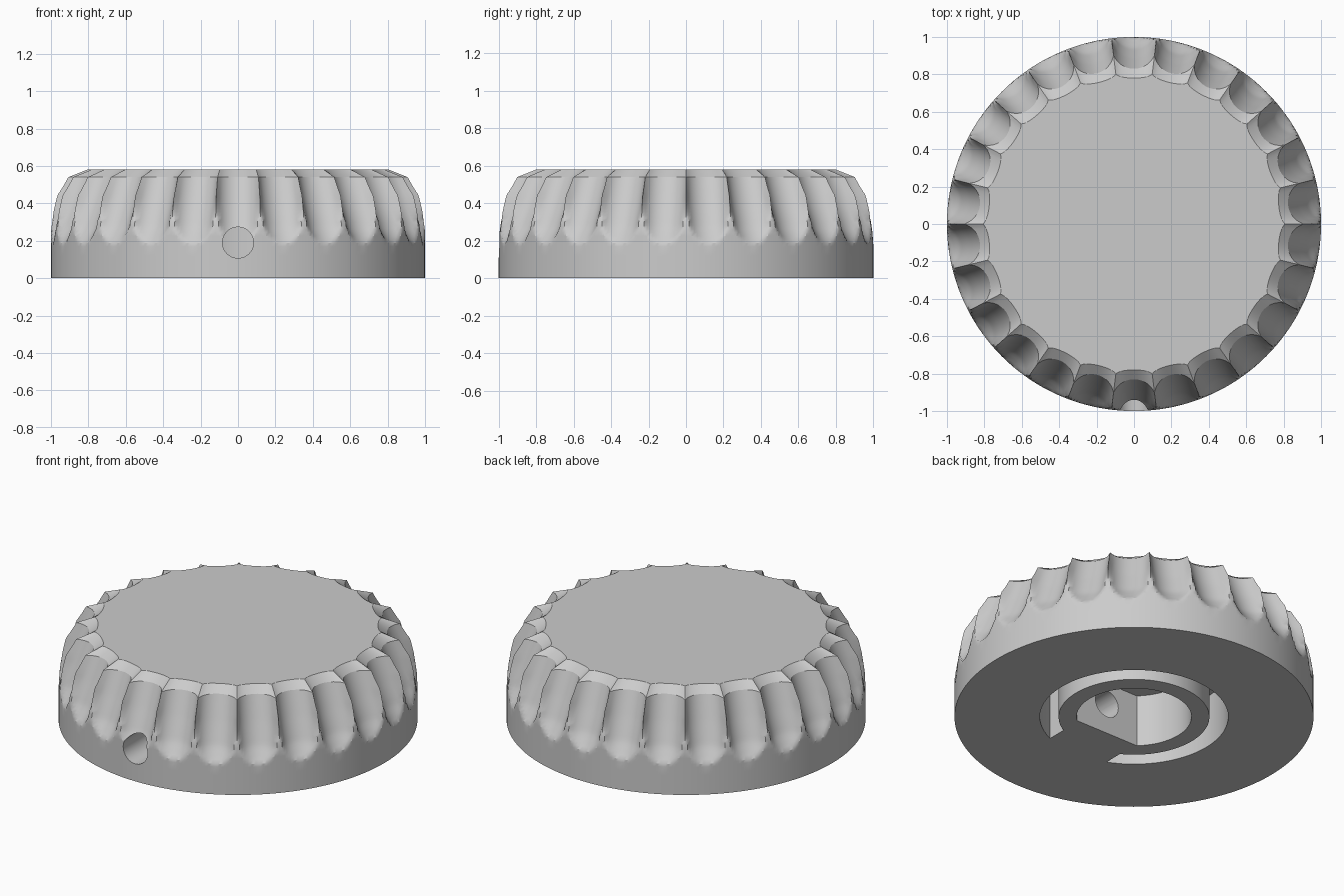
import bpy, bmesh
from math import sin, cos, pi, sqrt, asin, acos

if "Cube" in bpy.data.objects:
    bpy.data.objects.remove(bpy.data.objects["Cube"])

FLUTES, STEPS = 26, 16          # flutes round the rim, segments per flute
SCOOP = 0.12                    # radius of each flute scoop
HEIGHT, SHOULDER = 0.58, 0.54

grey = bpy.data.materials.new("mid_grey")
grey.use_nodes = True
grey.diffuse_color = (0.6, 0.6, 0.6, 1)
grey.node_tree.nodes["Principled BSDF"].inputs["Base Color"].default_value = (0.6, 0.6, 0.6, 1)

# Heights against body radius and flute floor radius
BODY = [(0, 1), (0.25, 1), (0.36, 0.985), (0.47, 0.96), (SHOULDER, 0.915)]
FLOOR = [(0.17, 1.01), (0.21, 0.98), (0.27, 0.94), (0.4, 0.885), (SHOULDER, 0.83)]


def lookup(table, z):
    for (z0, r0), (z1, r1) in zip(table, table[1:]):
        if z0 <= z <= z1:
            return r0 + (r1 - r0) * (z - z0) / (z1 - z0)
    return 2.0


def rim_radius(z, a):
    """Body radius with the scoop taken out; a is the angle from the flute centre."""
    body, floor = lookup(BODY, z), lookup(FLOOR, z)
    centre = floor + SCOOP
    inside = SCOOP ** 2 - (centre * sin(a)) ** 2
    if inside <= 0:
        return body
    return min(body, centre * cos(a) - sqrt(inside))


def make_object(name, bm):
    bmesh.ops.recalc_face_normals(bm, faces=bm.faces)
    mesh = bpy.data.meshes.new(name)
    bm.to_mesh(mesh)
    bm.free()
    mesh.materials.append(grey)
    obj = bpy.data.objects.new(name, mesh)
    bpy.context.collection.objects.link(obj)
    return obj


def loft(name, rings):
    bm = bmesh.new()
    loops = [[bm.verts.new(p) for p in ring] for ring in rings]
    for lower, upper in zip(loops, loops[1:]):
        for i in range(len(lower)):
            j = (i + 1) % len(lower)
            bm.faces.new((lower[i], lower[j], upper[j], upper[i]))
    bm.faces.new(loops[0][::-1])
    bm.faces.new(loops[-1])
    return make_object(name, bm)


def arc(radius, start, end, n=64):
    return [(radius * cos(start + (end - start) * i / n),
             radius * sin(start + (end - start) * i / n)) for i in range(n + 1)]


# Fluted knob body, closed by a narrow scalloped chamfer and a flat top
levels = [0, 0.12] + [0.17 + (SHOULDER - 0.17) * i / 20 for i in range(20)] + [SHOULDER]
count = FLUTES * STEPS
rings = []
for z in levels + [HEIGHT]:
    ring = []
    for i in range(count):
        local = ((i % STEPS) / STEPS - 0.5) * 2 * pi / FLUTES
        angle = i * 2 * pi / count
        if z == HEIGHT:
            r = 0.78 + 0.35 * (rim_radius(SHOULDER, local) - 0.83)
        else:
            r = rim_radius(z, local)
        ring.append((r * cos(angle), r * sin(angle), z))
    rings.append(ring)
knob = loft("knob_body", rings)


def prism(name, outline, low, high):
    return loft(name, [[(x, y, z) for x, y in outline] for z in (low, high)])


# Groove round the hub, broken by a straight-sided bridge at the front
def groove_arc(radius):
    half = asin(0.205 / radius)
    return arc(radius, -pi / 2 + half, 1.5 * pi - half)


groove = prism("groove_cutter", groove_arc(0.525) + groove_arc(0.42)[::-1], -0.1, 0.32)

# D-shaped shaft bore with its flat towards the front
flat = acos(0.235 / 0.32)
bore = prism("bore_cutter", arc(0.32, -pi / 2 + flat, 1.5 * pi - flat), -0.1, 0.32)

# Set screw hole through the front into the bore
circle = arc(0.083, 0, 2 * pi, 40)[:-1]
screw = loft("screw_hole_cutter", [[(x, y, z + 0.19) for x, z in circle] for y in (-1.2, -0.1)])

bpy.context.view_layer.objects.active = knob
for cutter in (groove, bore, screw):
    cutter.hide_render = True
    cut = knob.modifiers.new("cut", 'BOOLEAN')
    cut.operation, cut.solver, cut.object = 'DIFFERENCE', 'EXACT', cutter
    bpy.ops.object.modifier_apply(modifier=cut.name)
    bpy.data.objects.remove(cutter)

# Smooth flutes, crisp ridges and rims
bpy.ops.object.select_all(action='DESELECT')
knob.select_set(True)
bpy.ops.object.shade_smooth_by_angle(angle=0.5)
